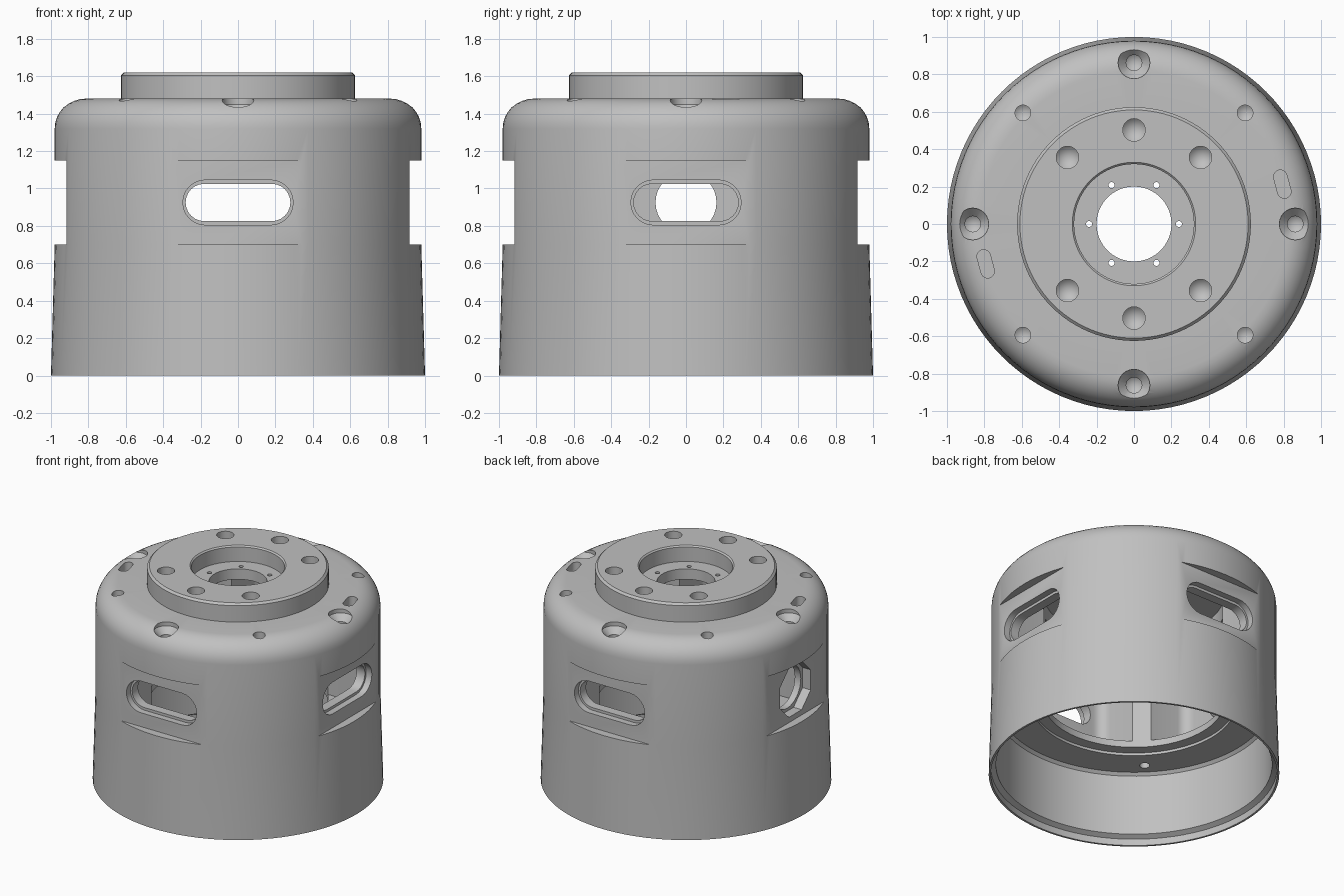
import bpy, bmesh, math
from mathutils import Matrix, Vector

if "Cube" in bpy.data.objects:
    bpy.data.objects.remove(bpy.data.objects["Cube"])

grey = bpy.data.materials.new("metal_grey")
grey.diffuse_color = (0.53, 0.53, 0.53, 1)
grey.use_nodes = True
grey.node_tree.nodes["Principled BSDF"].inputs["Base Color"].default_value = grey.diffuse_color


def make_object(name, bm):
    bmesh.ops.recalc_face_normals(bm, faces=bm.faces)
    me = bpy.data.meshes.new(name)
    bm.to_mesh(me)
    bm.free()
    me.materials.append(grey)
    ob = bpy.data.objects.new(name, me)
    bpy.context.collection.objects.link(ob)
    return ob


def lathe(name, profile, n):
    """Spin a closed (radius, z) loop around z."""
    bm = bmesh.new()
    rings = []
    for i in range(n):
        a = 2 * math.pi * i / n
        rings.append([bm.verts.new((r * math.cos(a), r * math.sin(a), z)) for r, z in profile])
    m = len(profile)
    for i in range(n):
        p, q = rings[i], rings[(i + 1) % n]
        for j in range(m):
            k = (j + 1) % m
            bm.faces.new((p[j], q[j], q[k], p[k]))
    return make_object(name, bm)


def prism(bm, outline, lo, hi, mat):
    """Extrude a 2D outline between lo and hi along local z."""
    a = [bm.verts.new(mat @ Vector((x, y, lo))) for x, y in outline]
    b = [bm.verts.new(mat @ Vector((x, y, hi))) for x, y in outline]
    n = len(a)
    bm.faces.new(a[::-1])
    bm.faces.new(b)
    for i in range(n):
        bm.faces.new((a[i], a[(i + 1) % n], b[(i + 1) % n], b[i]))


def circle(r, n=32, phase=0.0):
    return [(r * math.cos(2 * math.pi * (i + phase) / n), r * math.sin(2 * math.pi * (i + phase) / n))
            for i in range(n)]


def stadium(half, r, n=12):
    pts = []
    for s in (1, -1):
        for i in range(n + 1):
            t = -math.pi / 2 + math.pi * i / n
            pts.append((s * (half - r + r * math.cos(t)), s * r * math.sin(t)))
    return pts


def drill(bm, x, y, r, lo, hi, tip=0.0):
    """Vertical drilled hole with an optional conical bottom."""
    c = circle(r, 24)
    b = [bm.verts.new((x + u, y + v, hi)) for u, v in c]
    a = [bm.verts.new((x + u, y + v, lo)) for u, v in c]
    bm.faces.new(b)
    for i in range(24):
        bm.faces.new((a[i], a[(i + 1) % 24], b[(i + 1) % 24], b[i]))
    if tip:
        t = bm.verts.new((x, y, lo - tip))
        for i in range(24):
            bm.faces.new((t, a[(i + 1) % 24], a[i]))
    else:
        bm.faces.new(a[::-1])


def cut(ob, name, bm):
    cutter = make_object(name, bm)
    cutter.hide_render = True
    mod = ob.modifiers.new(name, 'BOOLEAN')
    mod.operation = 'DIFFERENCE'
    mod.solver = 'EXACT'
    mod.object = cutter
    bpy.context.view_layer.objects.active = ob
    bpy.ops.object.modifier_apply(modifier=name)
    bpy.data.objects.remove(cutter)


def polar(r, deg):
    return r * math.cos(math.radians(deg)), r * math.sin(math.radians(deg))


# Housing: outer skin, rounded shoulder, raised boss, recess, bore, inner cavity
shoulder = [(0.82 + 0.16 * math.cos(t * math.pi / 16), 1.32 + 0.16 * math.sin(t * math.pi / 16))
            for t in range(9)]
profile = ([(0.985, 0), (1.0, 0), (0.98, 0.7)] + shoulder +
           [(0.625, 1.48), (0.625, 1.605), (0.61, 1.62), (0.33, 1.62), (0.32, 1.61), (0.32, 1.5),
            (0.2, 1.5), (0.2, 1.42), (0.62, 1.42), (0.62, 0.57), (0.7, 0.57), (0.7, 0.55),
            (0.93, 0.55), (0.95, 0.53), (0.95, 0.07), (0.985, 0.05)])
housing = lathe("housing", profile, 96)

# Flat pads on the four sides
bm = bmesh.new()
for k in range(4):
    rot = Matrix.Rotation(k * math.pi / 2, 4, 'Z')
    prism(bm, [(0.918, -0.5), (1.2, -0.5), (1.2, 0.5), (0.918, 0.5)], 0.7, 1.15, rot)
cut(housing, "pad_cutter", bm)

# Side bays inside the cavity, leaving four columns on the diagonals above the flange
bm = bmesh.new()
for k in range(4):
    rot = Matrix.Rotation(k * math.pi / 2, 4, 'Z')
    bay = [(0.45, -0.39)]
    for s in (-1, 1):
        arc = [(0.72 + 0.08 * math.sin(i * math.pi / 12), s * (0.31 + 0.08 * math.cos(i * math.pi / 12)))
               for i in range(7)]
        bay += arc if s < 0 else arc[::-1]
    bay.append((0.45, 0.39))
    prism(bm, bay, 0.62, 1.3, rot)
cut(housing, "bay_cutter", bm)

# Side windows: through slot and stepped rim; the left side has a round port
inner, rim = bmesh.new(), bmesh.new()
for k in range(4):
    # local x along the wall, local y up, local z outward
    frame = (Matrix.Rotation(k * math.pi / 2, 4, 'Z') @ Matrix.Translation((0, 0, 0.925)) @
             Matrix(((0, 0, 1, 0), (1, 0, 0, 0), (0, 1, 0, 0), (0, 0, 0, 1))))
    if k == 2:
        prism(inner, circle(0.163, 32), 0.7, 1.1, frame)
        prism(rim, circle(0.2, 8, 0.5), 0.85, 1.1, frame)
    else:
        prism(inner, stadium(0.28, 0.1), 0.7, 1.1, frame)
        prism(rim, stadium(0.295, 0.12), 0.87, 1.1, frame)
cut(housing, "window_cutter", inner)
cut(housing, "window_rim_cutter", rim)

# Bolt holes: countersinks on the axes, plain holes on the diagonals, blind holes in the boss
bores, holes = bmesh.new(), bmesh.new()
for k in range(4):
    x, y = polar(0.862, 90 * k)
    drill(bores, x, y, 0.085, 1.45, 1.7, 0.09)
    drill(holes, x, y, 0.042, 1.35, 1.6, 0.03)
    x, y = polar(0.84, 45 + 90 * k)
    drill(holes, x, y, 0.042, 1.35, 1.6, 0.03)
    drill(holes, x, y, 0.035, 0.4, 0.65)
for a in (45, 90, 135, 225, 270, 315):
    x, y = polar(0.503, a)
    drill(bores, x, y, 0.06, 1.54, 1.7, 0.06)
for k in range(6):
    x, y = polar(0.24, 60 * k)
    drill(holes, x, y, 0.016, 1.35, 1.56)
# Two slanted slots in the shoulder
for k in range(2):
    slot = (Matrix.Rotation(k * math.pi, 4, 'Z') @ Matrix.Translation((0.793, 0.213, 0)) @
            Matrix.Rotation(math.radians(105), 4, 'Z'))
    prism(holes, stadium(0.077, 0.036), 1.38, 1.7, slot)
cut(housing, "countersink_cutter", bores)
cut(housing, "hole_cutter", holes)

bpy.ops.object.select_all(action='DESELECT')
housing.select_set(True)
bpy.context.view_layer.objects.active = housing
bpy.ops.object.shade_smooth_by_angle(angle=math.radians(25))
